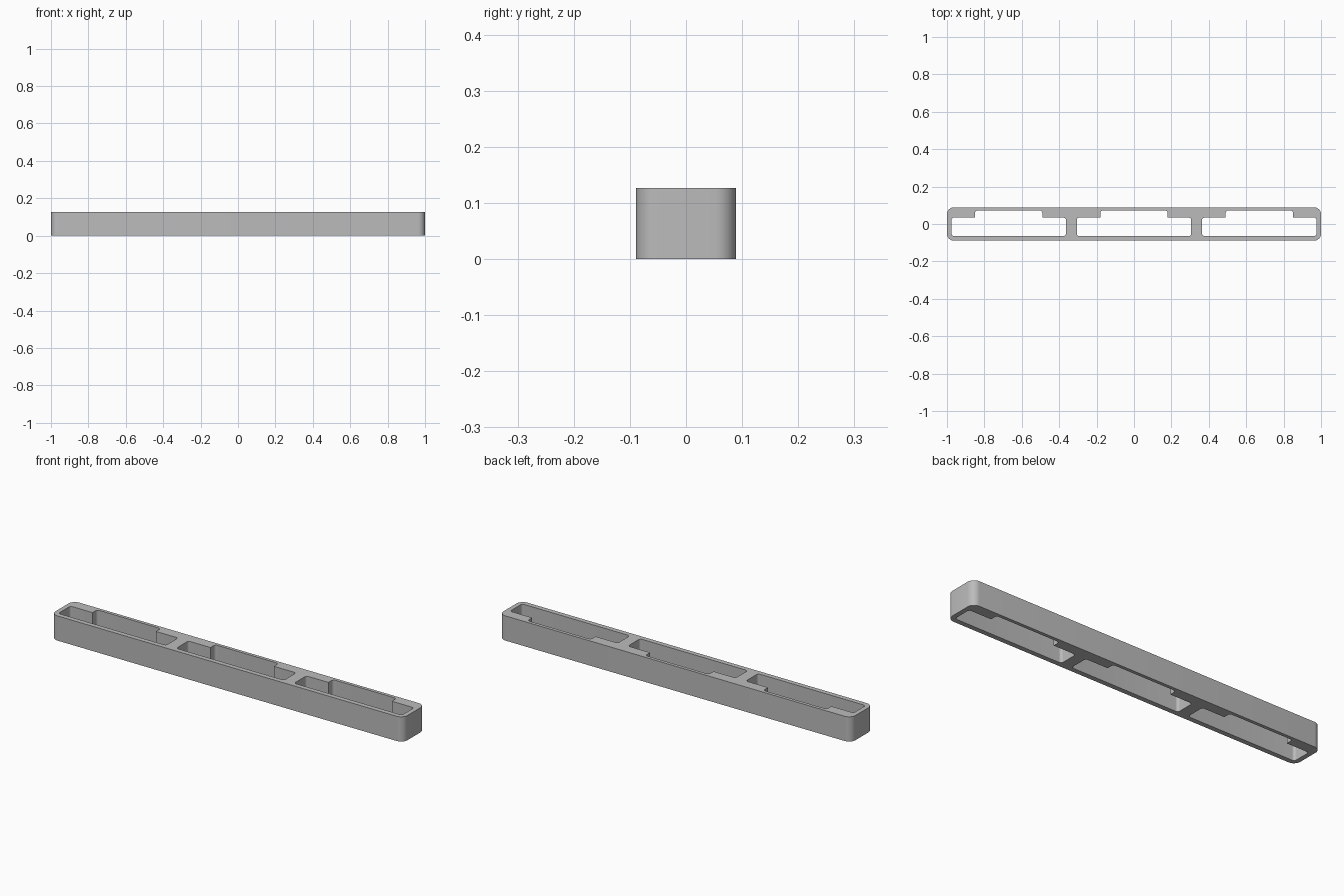
import bpy
import bmesh
import math
from mathutils import Vector

HEIGHT = 0.127
SLOT_SPACING = 0.67

cube = bpy.data.objects.get("Cube")
if cube:
    bpy.data.objects.remove(cube, do_unlink=True)


def rounded(corners, steps=8):
    """Outline from (x, y, radius) corners, each right angle turned into an arc."""
    points = []
    for i, (x, y, r) in enumerate(corners):
        here = Vector((x, y))
        if r == 0:
            points.append(here)
            continue
        before = (Vector(corners[i - 1][:2]) - here).normalized()
        after = (Vector(corners[(i + 1) % len(corners)][:2]) - here).normalized()
        centre = here + (before + after) * r
        for s in range(steps + 1):
            a = math.pi / 2 * s / steps
            points.append(centre - (after * math.cos(a) + before * math.sin(a)) * r)
    return points


def slot_outline(cx):
    """Long slot with a shorter recess stepped into its back wall."""
    half, recess, r = 0.306, 0.18, 0.013
    front, step, back = -0.064, 0.034, 0.072
    return rounded([
        (cx - half, front, r), (cx + half, front, r), (cx + half, step, r),
        (cx + recess, step, 0), (cx + recess, back, r),
        (cx - recess, back, r), (cx - recess, step, 0), (cx - half, step, r)])


# Outer body outline and the three through slots
body = rounded([(-1, -0.089, 0.037), (1, -0.089, 0.037),
                (1, 0.089, 0.037), (-1, 0.089, 0.037)])
outlines = [body] + [slot_outline(i * SLOT_SPACING) for i in (-1, 0, 1)]

# Fill the flat profile and raise it into a solid
bm = bmesh.new()
edges = []
for outline in outlines:
    verts = [bm.verts.new((p.x, p.y, 0)) for p in outline]
    edges += [bm.edges.new((v, verts[i - 1])) for i, v in enumerate(verts)]
bmesh.ops.triangle_fill(bm, use_beauty=True, use_dissolve=False, edges=edges)
raised = bmesh.ops.extrude_face_region(bm, geom=bm.faces[:], use_keep_orig=True)
top = [g for g in raised["geom"] if isinstance(g, bmesh.types.BMVert)]
bmesh.ops.translate(bm, verts=top, vec=(0, 0, HEIGHT))
bmesh.ops.recalc_face_normals(bm, faces=bm.faces[:])
mesh = bpy.data.meshes.new("slotted_bar")
bm.to_mesh(mesh)
bm.free()

# Plain grey finish
grey = bpy.data.materials.new("plain grey")
grey.use_nodes = True
colour = (0.5, 0.5, 0.5, 1)
grey.diffuse_color = colour
grey.node_tree.nodes["Principled BSDF"].inputs["Base Color"].default_value = colour
mesh.materials.append(grey)

bar = bpy.data.objects.new("slotted_bar", mesh)
bpy.context.collection.objects.link(bar)
bpy.ops.object.select_all(action="DESELECT")
bar.select_set(True)
bpy.context.view_layer.objects.active = bar
bpy.ops.object.shade_smooth_by_angle(angle=math.radians(30))
